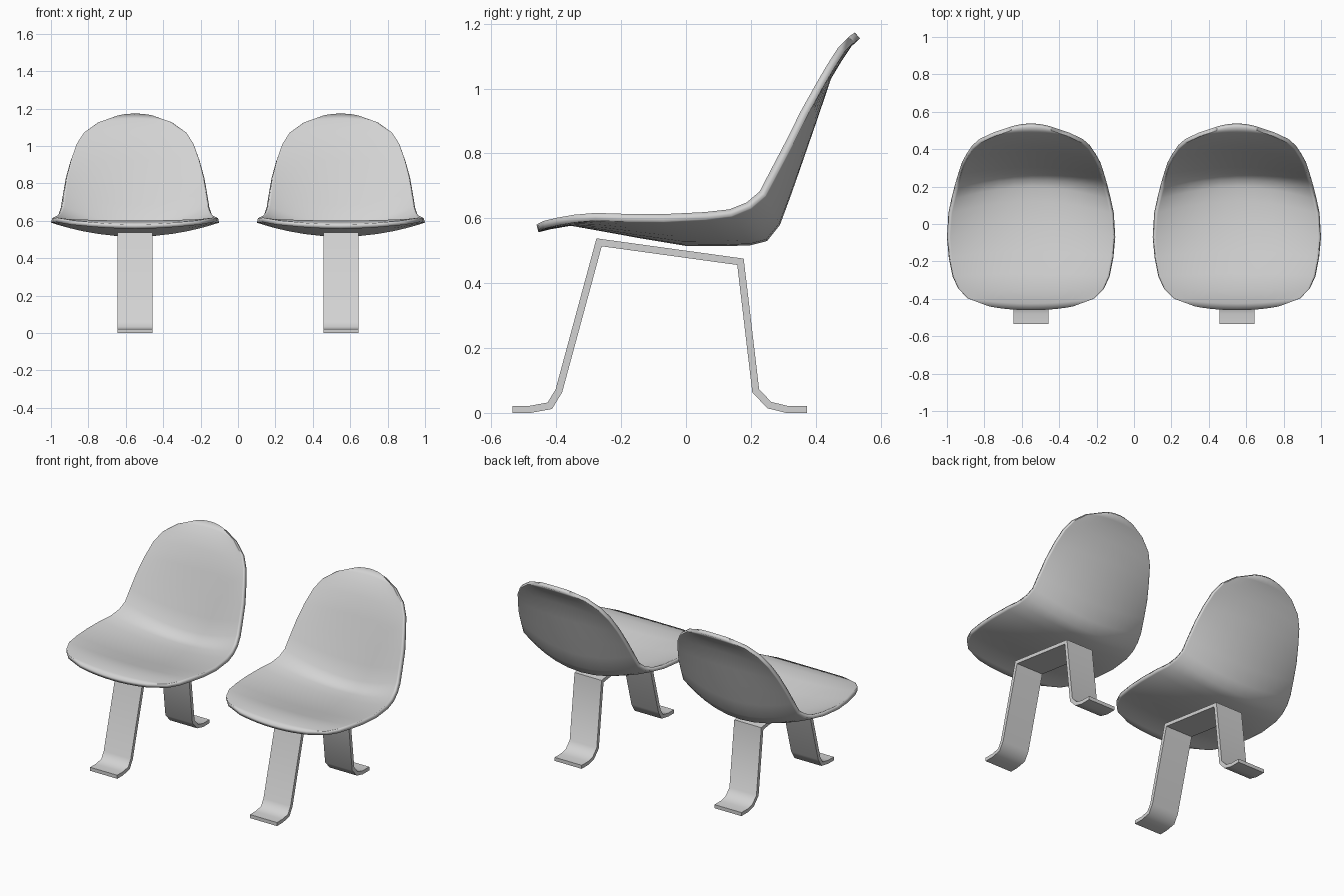
import bpy, math
from mathutils import Vector

if "Cube" in bpy.data.objects:
    bpy.data.objects.remove(bpy.data.objects["Cube"])

grey = bpy.data.materials.new("light grey")
grey.diffuse_color = (0.65, 0.65, 0.65, 1)
grey.use_nodes = True
grey.node_tree.nodes["Principled BSDF"].inputs["Base Color"].default_value = grey.diffuse_color


def make_object(name, verts, faces, x):
    mesh = bpy.data.meshes.new(name)
    mesh.from_pydata(verts, [], faces)
    mesh.materials.append(grey)
    ob = bpy.data.objects.new(name, mesh)
    ob.location.x = x
    bpy.context.collection.objects.link(ob)
    return ob


def smooth(ob, angle):
    bpy.ops.object.select_all(action='DESELECT')
    ob.select_set(True)
    bpy.context.view_layer.objects.active = ob
    bpy.ops.object.shade_smooth_by_angle(angle=math.radians(angle))


# Shell stations, front to top: half width, rim y, rim z, centre y, centre z
STATIONS = [
    (.23, -.438, .568, -.455, .557), (.34, -.395, .578, -.42, .566),
    (.39, -.345, .587, -.355, .577), (.42, -.28, .593, -.27, .562),
    (.44, -.18, .590, -.15, .540), (.45, -.07, .590, 0, .515),
    (.442, .06, .597, .12, .514), (.425, .14, .607, .20, .517),
    (.41, .20, .632, .25, .530), (.397, .245, .67, .29, .580),
    (.385, .285, .745, .325, .675), (.37, .33, .83, .365, .79),
    (.345, .375, .92, .41, .92), (.315, .42, 1.0, .447, 1.03),
    (.275, .455, 1.06, .48, 1.085), (.20, .49, 1.115, .51, 1.13),
    (.11, .52, 1.145, .537, 1.155)]
COLS = 14


def make_shell(name, x):
    verts, faces = [], []
    for w, ry, rz, cy, cz in STATIONS:
        for j in range(COLS + 1):
            u = math.sin(math.pi * (j / COLS - .5))
            f = u * u
            verts.append((w * u, cy + (ry - cy) * f, cz + (rz - cz) * f))
    n = COLS + 1
    for i in range(len(STATIONS) - 1):
        for j in range(COLS):
            a = i * n + j
            faces.append((a, a + n, a + n + 1, a + 1))
    ob = make_object(name, verts, faces, x)
    smooth(ob, 50)
    mod = ob.modifiers.new("thickness", 'SOLIDIFY')
    mod.thickness = .024
    mod.offset = -1
    return ob


# Bent strap legs: side path (y, z) given an even thickness with mitred bends
PATH = [(-.535, .011), (-.48, .011), (-.42, .022), (-.392, .068), (-.268, .526),
        (.168, .466), (.215, .068), (.257, .024), (.31, .011), (.373, .011)]


def make_legs(name, x, width=.186, thick=.022):
    pts = [Vector(p) for p in PATH]
    verts, faces = [], []
    for i, p in enumerate(pts):
        d0 = (p - pts[i - 1]).normalized() if i else (pts[1] - p).normalized()
        d1 = (pts[i + 1] - p).normalized() if i < len(pts) - 1 else d0
        t = (d0 + d1).normalized()
        off = Vector((-t.y, t.x)) * (thick / 2 / t.dot(d0))
        for sx, so in ((-1, 1), (1, 1), (1, -1), (-1, -1)):
            q = p + off * so
            verts.append((sx * width / 2, q.x, q.y))
    for i in range(len(pts) - 1):
        for k in range(4):
            a, b = i * 4 + k, i * 4 + (k + 1) % 4
            faces.append((a, b, b + 4, a + 4))
    last = len(verts)
    faces += [(3, 2, 1, 0), tuple(range(last - 4, last))]
    ob = make_object(name, verts, faces, x)
    smooth(ob, 55)
    return ob


for side, x in (("left", -.55), ("right", .55)):
    make_shell(side + "_seat_shell", x)
    make_legs(side + "_strap_legs", x)
